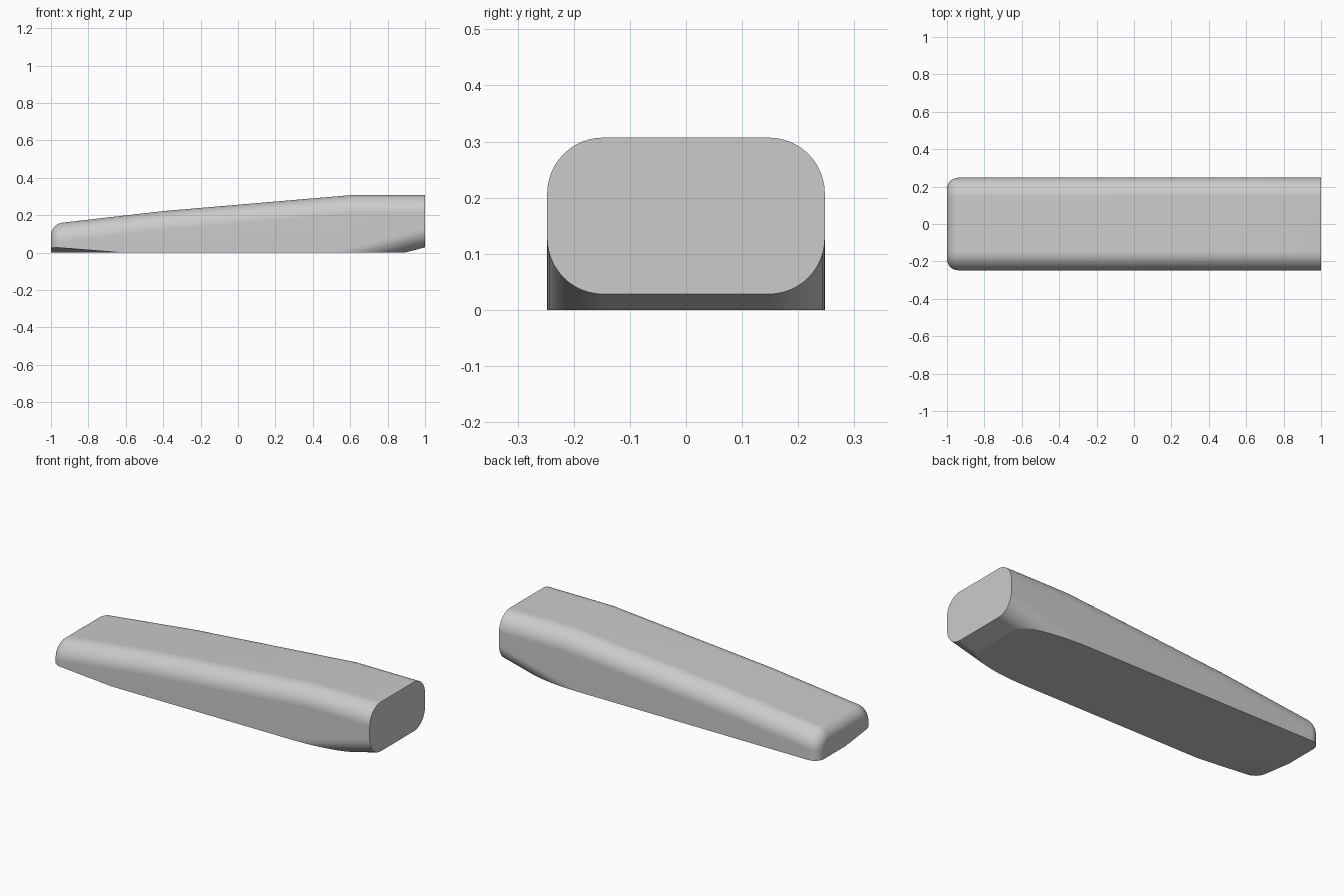
import bpy, bmesh, math
from mathutils import Vector

cube = bpy.data.objects.get("Cube")
if cube:
    bpy.data.objects.remove(cube, do_unlink=True)

HALF_W = 0.2475     # half width of the body
CORNER = 0.1        # radius of the long edges
NOSE = 0.06         # radius of the thin end
SEG = 12            # segments per long-edge corner
TOP = [(-1.0, 0.153), (-0.4, 0.222), (0.6, 0.307), (1.0, 0.307)]


def top_z(x):
    for (x0, z0), (x1, z1) in zip(TOP, TOP[1:]):
        if x <= x1:
            return z0 + (z1 - z0) * (x - x0) / (x1 - x0)
    return TOP[-1][1]


def bottom_z(x):
    return 0.028 - 0.256 * (1 - x)


def section(bm, x, inset=0.0):
    """Rounded rectangle across the body, shrunk by inset at top and sides."""
    r = CORNER - inset
    w = HALF_W - inset
    hi, lo = top_z(x) - inset, bottom_z(x)
    centres = [(w - r, hi - r), (r - w, hi - r), (r - w, lo + r), (w - r, lo + r)]
    ring = []
    for quarter, (cy, cz) in enumerate(centres):
        for i in range(SEG + 1):
            a = math.pi / 2 * (quarter + i / SEG)
            ring.append(bm.verts.new((x, cy + r * math.cos(a), cz + r * math.sin(a))))
    return ring


def cut_away(bm, point, normal):
    """Remove everything on the negative side of a plane and close the hole."""
    geom = bm.verts[:] + bm.edges[:] + bm.faces[:]
    cut = bmesh.ops.bisect_plane(bm, geom=geom, dist=1e-5, plane_co=point,
                                 plane_no=normal, clear_inner=True)["geom_cut"]
    edges = [e for e in cut if isinstance(e, bmesh.types.BMEdge) and e.is_boundary]
    bmesh.ops.holes_fill(bm, edges=edges, sides=0)


# Body: lofted sections, with a rounded thin end
bm = bmesh.new()
rings = []
for i in range(SEG + 1):
    a = math.pi / 2 * i / SEG
    rings.append(section(bm, -1 + NOSE * (1 - math.cos(a)), NOSE * (1 - math.sin(a))))
rings += [section(bm, x) for x in (-0.4, 0.6, 1.0)]
for ra, rb in zip(rings, rings[1:]):
    n = len(ra)
    for i in range(n):
        j = (i + 1) % n
        bm.faces.new((ra[i], ra[j], rb[j], rb[i]))
bm.faces.new(rings[0])
bm.faces.new(rings[-1])

# Flat underside, then the shallow slanted facet at one thin corner
cut_away(bm, Vector((0, 0, 0)), Vector((0, 0, 1)))
a = Vector((-0.62, -HALF_W, 0))
b = Vector((-1, 0, 0))
c = Vector((-1, -HALF_W, 0.03))
normal = (b - a).cross(c - a).normalized()
cut_away(bm, a, normal if normal.z > 0 else -normal)
bmesh.ops.recalc_face_normals(bm, faces=bm.faces[:])

mesh = bpy.data.meshes.new("wedge_body")
bm.to_mesh(mesh)
bm.free()
body = bpy.data.objects.new("wedge_body", mesh)
bpy.context.collection.objects.link(body)

# Plain grey material
grey = bpy.data.materials.new("plain_grey")
grey.use_nodes = True
colour = (0.6, 0.6, 0.6, 1)
grey.diffuse_color = colour
grey.node_tree.nodes["Principled BSDF"].inputs["Base Color"].default_value = colour
mesh.materials.append(grey)

# Smooth rounded edges, flat broad faces
bpy.ops.object.select_all(action="DESELECT")
body.select_set(True)
bpy.context.view_layer.objects.active = body
bpy.ops.object.shade_smooth_by_angle(angle=math.radians(12))
weighted = body.modifiers.new("even_shading", "WEIGHTED_NORMAL")
weighted.keep_sharp = True
